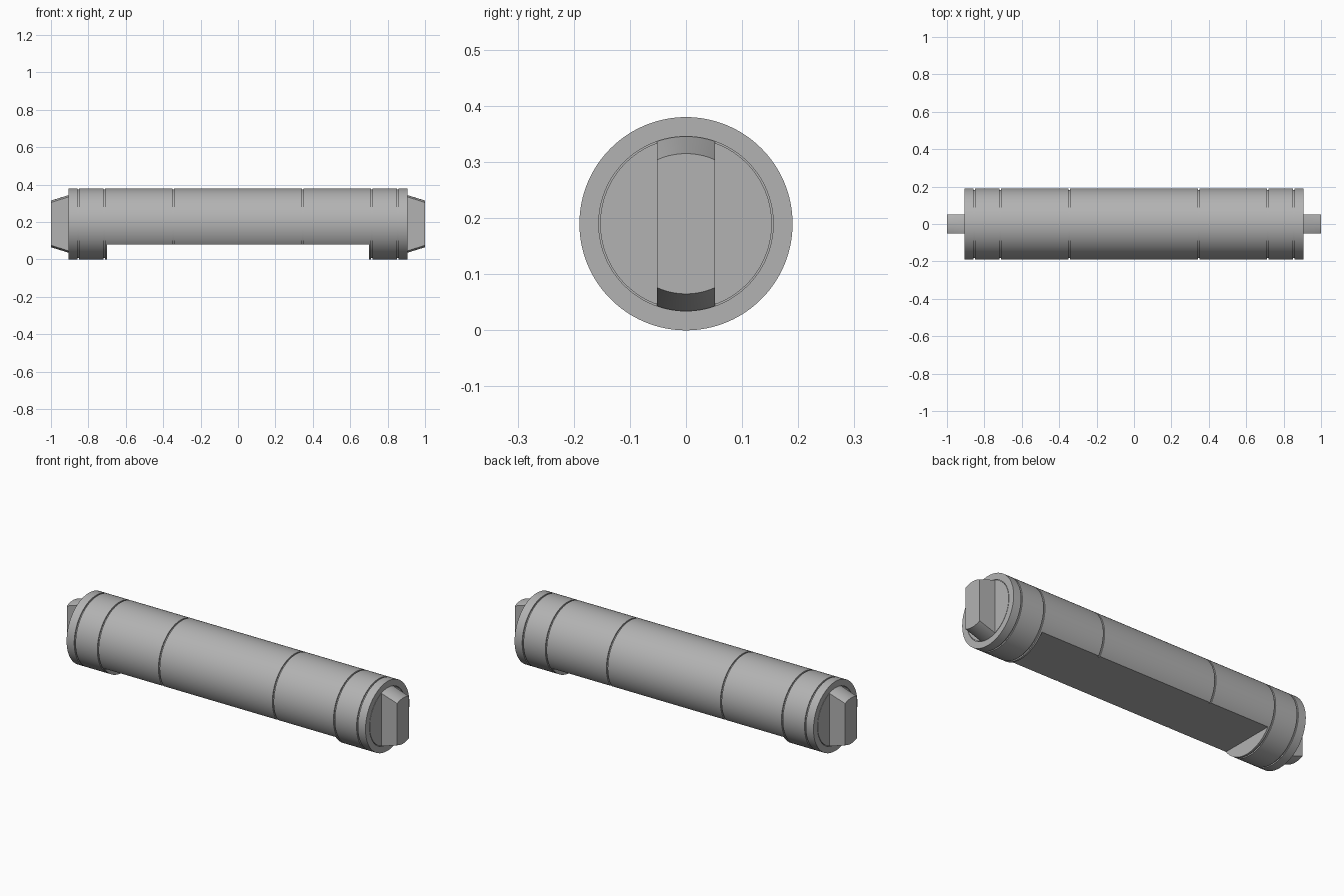
import bpy, bmesh, math
from mathutils import Vector, Matrix

cube = bpy.data.objects.get("Cube")
if cube:
    bpy.data.objects.remove(cube, do_unlink=True)

R = 0.19            # tube radius, also the height of its axis
SEGMENTS = 128
GROOVE_W, GROOVE_D = 0.008, 0.007

grey = bpy.data.materials.new("plain grey")
grey.use_nodes = True
colour = (0.45, 0.45, 0.45, 1)
grey.diffuse_color = colour
grey.node_tree.nodes["Principled BSDF"].inputs["Base Color"].default_value = colour


def groove(x):
    """Profile points of a square groove centred on x."""
    a, b = x - GROOVE_W / 2, x + GROOVE_W / 2
    return [(a, R), (a, R - GROOVE_D), (b, R - GROOVE_D), (b, R)]


def revolve(profile):
    """Spin (x, radius) points around the x axis into a closed solid."""
    bm = bmesh.new()
    verts = [bm.verts.new((x, 0, r)) for x, r in profile]
    edges = [bm.edges.new(pair) for pair in zip(verts, verts[1:])]
    bmesh.ops.spin(bm, geom=verts + edges, cent=(0, 0, 0), axis=(1, 0, 0),
                   angle=math.tau, steps=SEGMENTS, use_duplicate=False)
    bmesh.ops.remove_doubles(bm, verts=bm.verts, dist=1e-5)
    return bm


def cut(bm, point, normal):
    """Slice off what lies beyond a plane and cap the opening."""
    res = bmesh.ops.bisect_plane(bm, geom=bm.verts[:] + bm.edges[:] + bm.faces[:],
                                 plane_co=point, plane_no=normal, clear_outer=True)
    rim = [e for e in res["geom_cut"] if isinstance(e, bmesh.types.BMEdge)]
    bmesh.ops.triangle_fill(bm, edges=rim, use_beauty=True, normal=Vector(normal))


def finish(bm, name, mirror=False):
    if mirror:
        bmesh.ops.transform(bm, matrix=Matrix.Scale(-1, 4, (1, 0, 0)), verts=bm.verts)
    bmesh.ops.recalc_face_normals(bm, faces=bm.faces)
    mesh = bpy.data.meshes.new(name)
    bm.to_mesh(mesh)
    bm.free()
    obj = bpy.data.objects.new(name, mesh)
    obj.location.z = R
    mesh.materials.append(grey)
    bpy.context.collection.objects.link(obj)
    bpy.ops.object.select_all(action="DESELECT")
    obj.select_set(True)
    bpy.context.view_layer.objects.active = obj
    bpy.ops.object.shade_smooth_by_angle(angle=math.radians(25))


# Long middle tube, flat underneath
tube = revolve([(-0.7, 0), (-0.7, R)] + groove(-0.345) + groove(0.345)
               + [(0.7, R), (0.7, 0)])
cut(tube, (0, 0, 0.08 - R), (0, 0, -1))
finish(tube, "middle_tube")

for side, mirror in (("left", False), ("right", True)):
    # Full round collar with a fine ring cut into its end face
    collar = revolve([(0.7, 0), (0.7, R)] + groove(0.715) + groove(0.855)
                     + [(0.905, R), (0.905, 0.1555), (0.9, 0.1555),
                        (0.9, 0.153), (0.905, 0.153), (0.905, 0)])
    finish(collar, side + "_collar", mirror)

    # Tapered key: a cone frustum trimmed to a flat bar
    key = revolve([(0.9, 0), (0.9, 0.1555), (1.0, 0.125), (1.0, 0)])
    for s in (-1, 1):
        cut(key, (0, s * 0.052, 0), (0, s, 0))
    finish(key, side + "_end_key", mirror)
